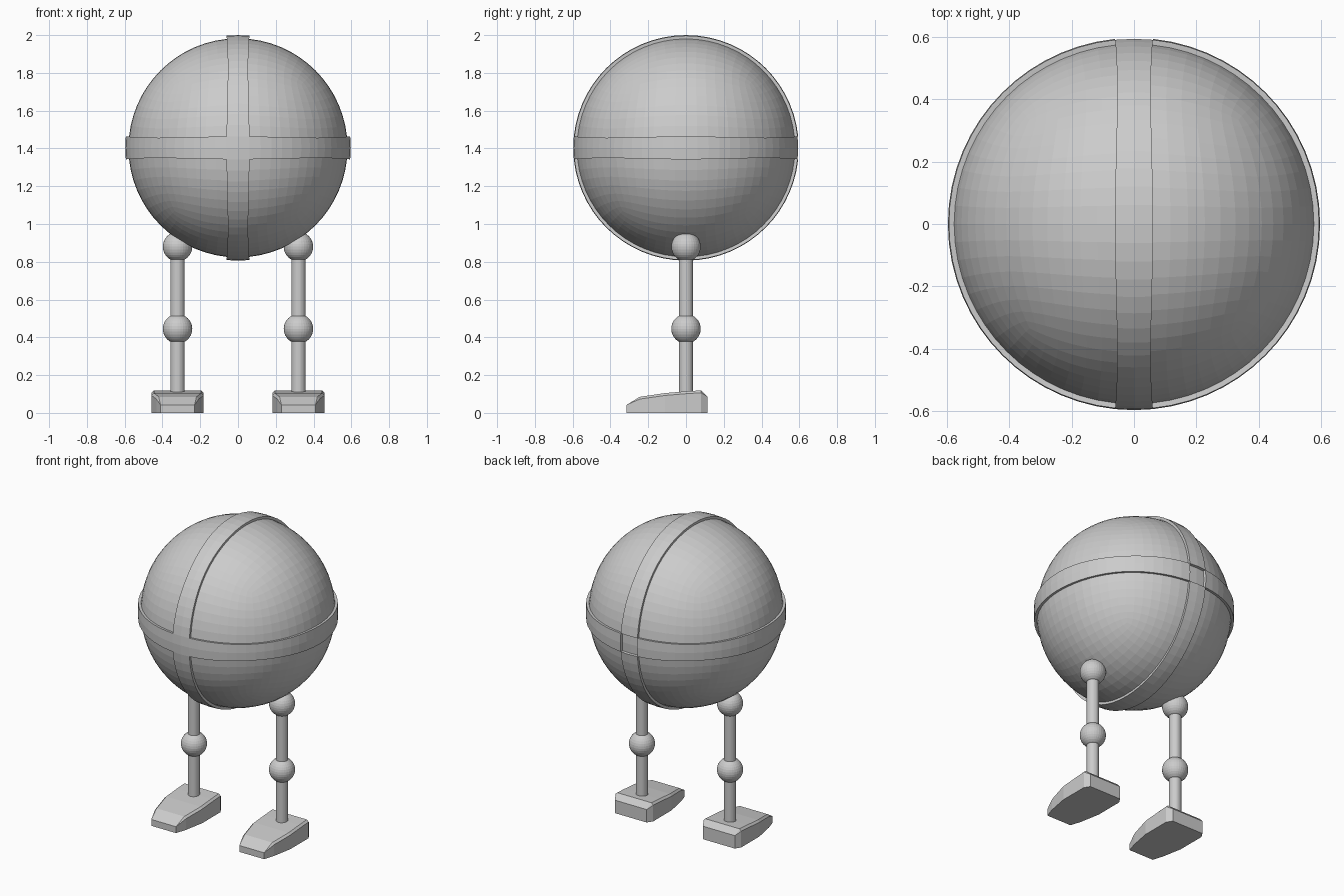
import bpy, bmesh
from mathutils import Vector, Matrix

if "Cube" in bpy.data.objects:
    bpy.data.objects.remove(bpy.data.objects["Cube"], do_unlink=True)

grey = bpy.data.materials.new("light_grey")
grey.use_nodes = True
grey.diffuse_color = (0.6, 0.6, 0.6, 1)
grey.node_tree.nodes["Principled BSDF"].inputs["Base Color"].default_value = (0.6, 0.6, 0.6, 1)

BODY_Z, BODY_R, BAND_R = 1.403, 0.58, 0.597


def add_object(name, bm, location=(0, 0, 0)):
    bmesh.ops.recalc_face_normals(bm, faces=bm.faces[:])
    mesh = bpy.data.meshes.new(name)
    bm.to_mesh(mesh)
    bm.free()
    mesh.materials.append(grey)
    obj = bpy.data.objects.new(name, mesh)
    obj.location = location
    bpy.context.collection.objects.link(obj)
    return obj


# Body: rounded cube pushed out to a sphere, with two raised bands
bm = bmesh.new()
bmesh.ops.create_cube(bm, size=1)
body = add_object("body", bm, (0, 0, BODY_Z))
subsurf = body.modifiers.new("Roundness", "SUBSURF")
subsurf.levels = subsurf.render_levels = 4
bm = bmesh.new()
bm.from_object(body, bpy.context.evaluated_depsgraph_get())
body.modifiers.clear()
for v in bm.verts:
    v.co = v.co.normalized() * BODY_R


def touches(face, axis):
    return any(abs(v.co[axis]) < 0.001 for v in face.verts)


# The crossing at the back stays sunken
band = [f for f in bm.faces
        if (touches(f, 0) or touches(f, 2))
        and not (touches(f, 0) and touches(f, 2) and f.calc_center_median().y > 0)]
raised = bmesh.ops.extrude_face_region(bm, geom=band)["geom"]
for v in raised:
    if isinstance(v, bmesh.types.BMVert):
        v.co *= BAND_R / BODY_R
bmesh.ops.delete(bm, geom=[f for f in band if f.is_valid], context="FACES")
bmesh.ops.recalc_face_normals(bm, faces=bm.faces[:])
bm.to_mesh(body.data)
bm.free()

# Foot cross-sections: y, sole half width, top half width, height
FOOT = [(-0.315, 0.09, 0.09, 0.042), (-0.245, 0.112, 0.1, 0.085),
        (-0.11, 0.1375, 0.125, 0.105), (0, 0.1375, 0.125, 0.114),
        (0.08, 0.1375, 0.125, 0.119), (0.115, 0.115, 0.115, 0.085)]


def foot_mesh():
    bm = bmesh.new()
    rings = []
    for y, sole, top, height in FOOT:
        shoulder = height - (sole - top)
        outline = [(-sole, 0), (sole, 0), (sole, shoulder),
                   (top, height), (-top, height), (-sole, shoulder)]
        rings.append([bm.verts.new((x, y, z)) for x, z in outline])
    for a, b in zip(rings, rings[1:]):
        for i in range(6):
            j = (i + 1) % 6
            bm.faces.new((a[i], a[j], b[j], b[i]))
    bm.faces.new(rings[0])
    bm.faces.new(rings[-1])
    bmesh.ops.remove_doubles(bm, verts=bm.verts[:], dist=0.0005)
    return bm


# Legs: shaft, knee, hip and foot on each side
for side, x in (("left", 0.32), ("right", -0.32)):
    bm = bmesh.new()
    bmesh.ops.create_cone(bm, cap_ends=True, segments=32, radius1=0.037,
                          radius2=0.037, depth=0.78)
    add_object(side + "_leg", bm, (x, 0, 0.49))
    for joint, z in (("knee", 0.445), ("hip", 0.88)):
        bm = bmesh.new()
        bmesh.ops.create_uvsphere(bm, u_segments=32, v_segments=16, radius=0.078)
        add_object(side + "_" + joint, bm, (x, 0, z))
    add_object(side + "_foot", foot_mesh(), (x, 0, 0))
